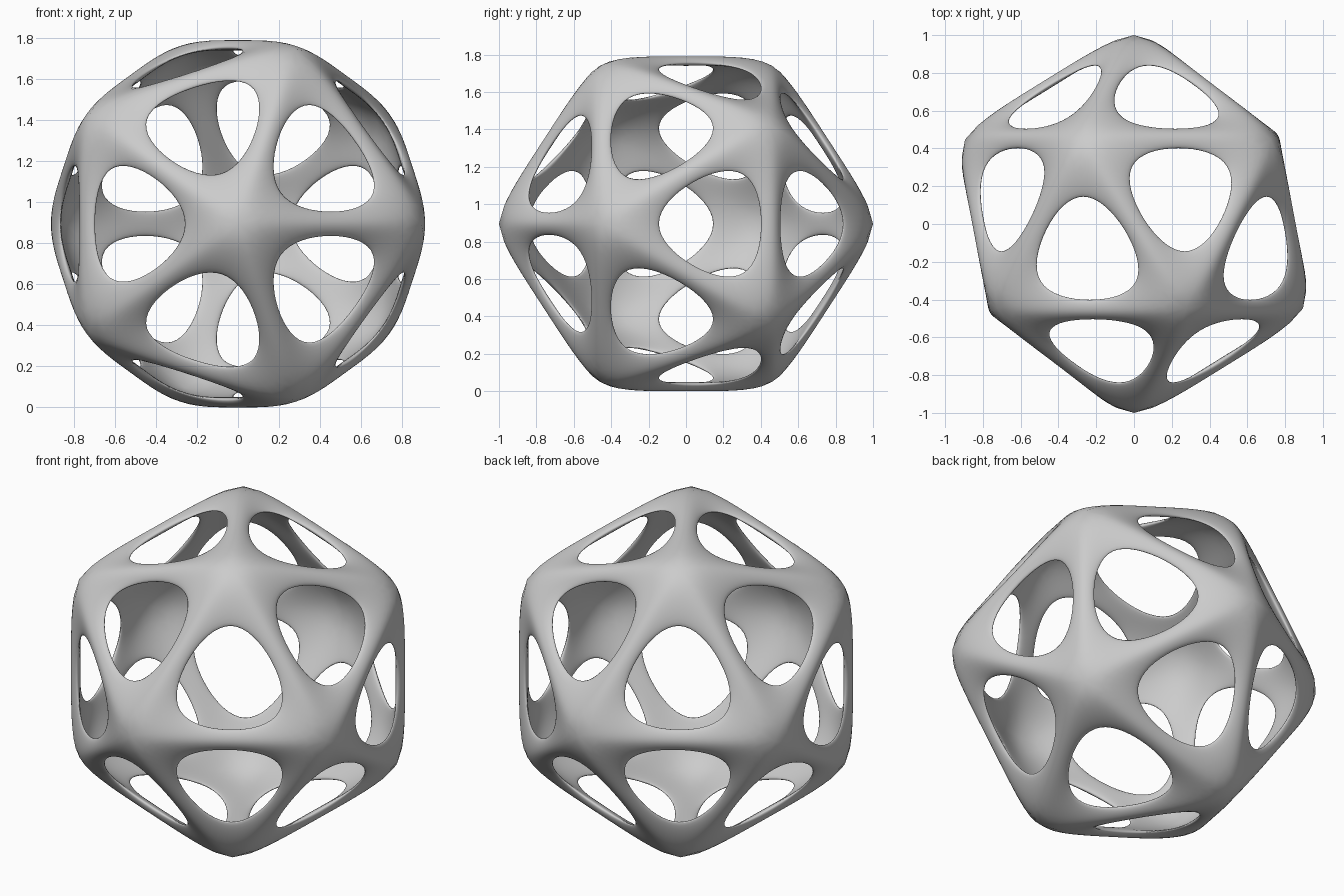
import bpy, bmesh, math
from mathutils import Vector

if "Cube" in bpy.data.objects:
    bpy.data.objects.remove(bpy.data.objects["Cube"])

# sizes (measured on the smooth surface)
OUT_V, OUT_E = 1.0, 0.895      # outer surface at corners / edge middles
IN_V, IN_E = 0.94, 0.845       # inner surface at corners / edge middles
HOLE_H, HOLE_C, HOLE_M = 0.825, 0.305, 0.252   # hole plane, reach to corner / edge

# base icosahedron with its poles on the y axis
bm = bmesh.new()
bm.verts.new((0, -1, 0))
bm.verts.new((0, 1, 0))
for k in range(10):
    a = math.radians(36 * k)
    y = -1 if k % 2 == 0 else 1
    s = 1 / math.sqrt(5)
    bm.verts.new((2 * s * math.cos(a), y * s, 2 * s * math.sin(a)))
bmesh.ops.convex_hull(bm, input=bm.verts[:])
bm.verts.index_update()
base = [v.co.copy() for v in bm.verts]
tris = []
for f in bm.faces:
    ids = [v.index for v in f.verts]
    a, b, c = (base[i] for i in ids)
    if (b - a).cross(c - a).dot(a) < 0:
        ids.reverse()
    tris.append(ids)
bm.free()

# control cage: outer skin, inner skin and a shared rim around each hole
pts, faces, cache = [], [], {}


def vert(key, co):
    if key not in cache:
        cache[key] = len(pts)
        pts.append(co)
    return cache[key]


for fi, ids in enumerate(tris):
    mid = sum((base[i] for i in ids), Vector()) / 3
    centre = mid.normalized() * HOLE_H
    for n in range(3):
        i, j = ids[n], ids[(n + 1) % 3]
        half = (base[i] + base[j]) / 2
        rim = [vert(("c", fi, p), centre + (base[p] - mid).normalized() * HOLE_C)
               for p in (i, j)]
        rm = vert(("m", fi, n), centre + (half - mid).normalized() * HOLE_M)
        for side, rv, re in (("out", OUT_V, OUT_E), ("in", IN_V, IN_E)):
            vi = vert((side, i), base[i] * rv)
            vj = vert((side, j), base[j] * rv)
            e = vert((side, min(i, j), max(i, j)), half.normalized() * re)
            quads = [(vi, e, rm, rim[0]), (e, vj, rim[1], rm)]
            faces += quads if side == "out" else [q[::-1] for q in quads]

me = bpy.data.meshes.new("openwork_icosahedron")
me.from_pydata([p[:] for p in pts], [], faces)
ob = bpy.data.objects.new("openwork_icosahedron", me)
bpy.context.collection.objects.link(ob)
sub = ob.modifiers.new("smooth", "SUBSURF")
sub.levels = sub.render_levels = 1

# push the cage outward until the smoothed surface passes through the points
for step in range(25):
    me.update()
    bpy.context.view_layer.update()
    ev = ob.evaluated_get(bpy.context.evaluated_depsgraph_get()).data
    lim = [ev.vertices[i].co.copy() for i in range(len(pts))]
    for i, p in enumerate(pts):
        me.vertices[i].co += p - lim[i]

me.update()
sub.levels = sub.render_levels = 3
for p in me.polygons:
    p.use_smooth = True
ob.location.z = OUT_E
